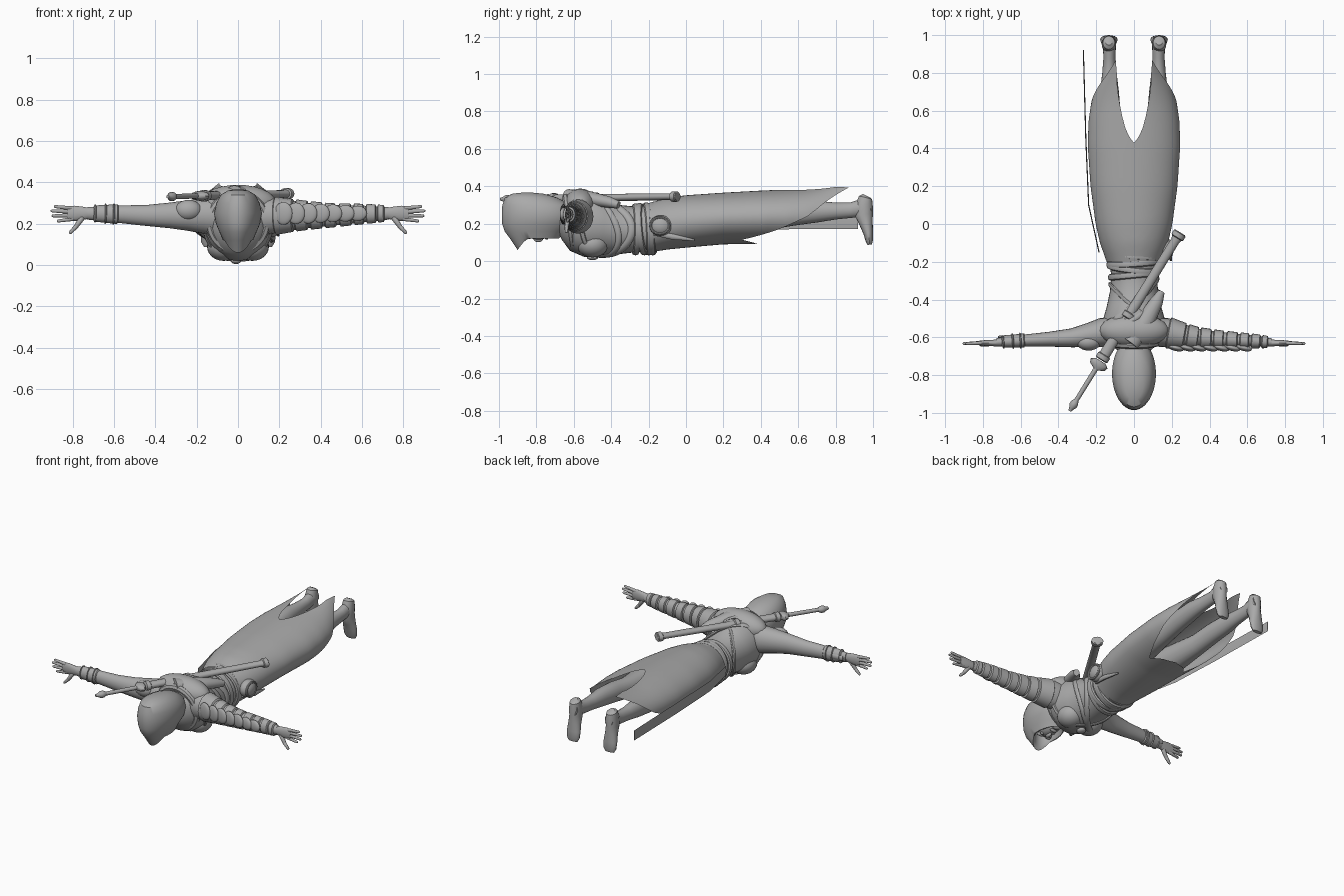
import bpy, math
from math import sin, cos, pi
from mathutils import Vector

grey = bpy.data.materials.new("plain_grey")
grey.diffuse_color = (0.4, 0.4, 0.4, 1)


def interp(table, x):
    """Piecewise linear lookup in rows (key, values...)."""
    if x <= table[0][0]:
        return table[0][1:]
    for a, b in zip(table, table[1:]):
        if x <= b[0]:
            f = (x - a[0]) / (b[0] - a[0])
            return [p + (q - p) * f for p, q in zip(a[1:], b[1:])]
    return table[-1][1:]


def loft(name, rings, caps=True, closed=False):
    n, m = len(rings[0]), len(rings)
    verts = [tuple(p) for r in rings for p in r]
    faces = []
    for i in range(m if closed else m - 1):
        j = (i + 1) % m
        for k in range(n):
            l = (k + 1) % n
            faces.append((i * n + k, i * n + l, j * n + l, j * n + k))
    if caps and not closed:
        faces += [tuple(range(n))[::-1], tuple(range((m - 1) * n, m * n))]
    me = bpy.data.meshes.new(name)
    me.from_pydata(verts, [], faces)
    me.materials.append(grey)
    me.shade_smooth()
    me.set_sharp_from_angle(angle=math.radians(40))
    ob = bpy.data.objects.new(name, me)
    bpy.context.collection.objects.link(ob)
    return ob


def tube(name, pts, ref=(0, 0, 1), n=16, closed=False):
    """Tube through rows (x, y, z, side radius, radius towards ref)."""
    rings, m = [], len(pts)
    P = [Vector(p[:3]) for p in pts]
    for i, p in enumerate(pts):
        d = P[(i + 1) % m] - P[i - 1] if closed else P[min(i + 1, m - 1)] - P[max(i - 1, 0)]
        d.normalize()
        v = Vector(ref) - d * d.dot(Vector(ref))
        v.normalize()
        u = v.cross(d)
        rings.append([P[i] + u * p[3] * cos(2 * pi * k / n) + v * p[4] * sin(2 * pi * k / n) for k in range(n)])
    return loft(name, rings, closed=closed)


def ball(name, c, r, rot=(0, 0, 0)):
    bpy.ops.mesh.primitive_uv_sphere_add(segments=24, ring_count=14, location=c, rotation=rot)
    ob = bpy.context.object
    ob.name, ob.scale = name, r
    ob.data.materials.append(grey)
    ob.data.shade_smooth()
    return ob


def capsule(name, a, b, ra, rb, flat=1.0):
    """Round-ended limb between two points."""
    A, B = Vector(a), Vector(b)
    d = (B - A).normalized()
    rows = [(A - d * ra * .8, ra * .5), (A - d * ra * .4, ra * .85), (A, ra), (B, rb),
            (B + d * rb * .5, rb * .8), (B + d * rb * .9, rb * .4)]
    return tube(name, [(*p, r * flat, r) for p, r in rows], n=10)


# ---- torso: rows of y, half width, centre z, half height
TORSO = [(-.68, .075, .225, .075), (-.64, .12, .225, .115), (-.58, .16, .205, .155), (-.51, .165, .19, .172),
         (-.44, .145, .18, .15), (-.36, .128, .168, .132), (-.27, .12, .17, .122), (-.16, .14, .175, .128)]
tube("torso", [(0, y, z, w, h) for y, w, z, h in TORSO], n=32)
for s in (-1, 1):
    ball("chest_side", (s * .07, -.5, .09), (.08, .085, .07))
ball("chest_buckle", (-.01, -.5, .02), (.025, .03, .015))
ball("shoulder_cape", (0, -.565, .3), (.185, .09, .088))


def strap(name, y0, tilt, phase, r, off=.004, wide=1.0):
    pts = []
    for k in range(40):
        a = 2 * pi * k / 40
        y = y0 + tilt * cos(a + phase)
        w, z, h = interp(TORSO, y)
        pts.append((cos(a) * (w + off), y, z + sin(a) * (h + off), r, r * wide))
    return tube(name, pts, ref=(0, 1, 0), n=8, closed=True)


# ---- belts and straps
for y0, tilt, ph in ((-.27, .012, 0), (-.235, .02, 2.5), (-.205, .012, .6), (-.175, .008, 3.5)):
    strap("waist_belt", y0, tilt, ph, .013, wide=1.4)
strap("chest_strap", -.43, .14, 0, .009, wide=2.2)
strap("upper_strap", -.47, .11, .35, .008, wide=2)
strap("opposite_strap", -.44, .12, pi, .008, wide=1.6)
strap("collar_roll", -.62, .02, 1.57, .022, off=0)

# ---- split robe: section by y, hem length by angle from the back
ROBE = [(-.2, .145, .178, .132), (-.1, .18, .2, .138), (0, .203, .212, .14), (.2, .23, .228, .138),
        (.42, .245, .235, .143), (.55, .24, .238, .146), (.65, .225, .24, .15), (.75, .197, .242, .165), (.88, .14, .245, .2)]
HEM = [(0, .43), (6, .46), (12, .52), (21, .66), (30, .79), (41, .87), (50, .81), (62, .75), (90, .65),
       (120, .48), (146, .3), (160, .36), (180, .39)]
rings = []
for i in range(25):
    ring = []
    for k in range(96):
        a = 2 * pi * k / 96
        deg = math.degrees(a)
        y = -.2 + i / 24 * (interp(HEM, min(deg, 360 - deg))[0] + .2)
        w, z, h = interp(ROBE, y)
        ring.append((w * sin(a), y, z + h * cos(a)))
    rings.append(ring)
loft("robe", rings, caps=False)

# ---- hood: rows of z, front y, rear y, half width; pointed brim
HOOD = [(.367, -.87, -.83, .015), (.36, -.93, -.76, .05), (.34, -.968, -.69, .083), (.3, -.982, -.62, .105),
        (.25, -.985, -.6, .116), (.2, -.983, -.61, .107), (.16, -.97, -.65, .09), (.12, -.94, -.68, .073)]
rings = []
for z, y0, y1, w in HOOD:
    rings.append([(w * sin(2 * pi * k / 48), (y0 + y1) / 2 - (y1 - y0) / 2 * cos(2 * pi * k / 48), z) for k in range(48)])
rings = [[(x, y, z) for x, y, z in r] for r in rings]
brim = []
for x, y, z in rings[-1]:
    t = max(0, (-y - .84) / .1)
    brim.append((x * .92, y + .04 * t, z - .06 * t ** 1.5))
rings.append(brim)
rings.append([(x * .85, -.8 + (y + .8) * .88, z + .025) for x, y, z in brim])
rings.append([(x * .75, -.8 + (y + .8) * .8, .24) for x, y, z in brim])
loft("hood", rings)

# ---- face and neck
ball("face", (0, -.79, .2), (.066, .1, .085))
ball("nose", (0, -.79, .118), (.012, .025, .016))
ball("chin", (0, -.715, .145), (.03, .025, .025))
ball("mouth", (0, -.745, .125), (.025, .01, .01))
for s in (-1, 1):
    ball("eye", (s * .028, -.815, .128), (.014, .009, .009))
    ball("brow", (s * .028, -.835, .13), (.025, .01, .012))
tube("neck", [(0, -.74, .21, .05, .05), (0, -.6, .22, .065, .07)])

# ---- mirrored limbs
ARM = [(.08, -.57, .235, .075, .1), (.17, -.575, .238, .078, .085), (.25, -.59, .24, .062, .073), (.33, -.603, .24, .05, .062),
       (.45, -.61, .24, .039, .05), (.55, -.615, .245, .033, .044), (.64, -.62, .248, .03, .038), (.73, -.627, .25, .021, .03)]
FINGERS = [(.81, .275, .885, .283), (.82, .258, .9, .262), (.82, .24, .895, .238), (.8, .223, .87, .213)]
LEG = [(.1, .05, .22, .09, .1), (.11, .25, .225, .08, .085), (.12, .45, .235, .06, .065), (.125, .58, .255, .055, .064),
       (.13, .7, .265, .05, .058), (.13, .8, .268, .038, .045), (.13, .88, .272, .032, .041), (.13, .94, .285, .034, .046), (.13, .985, .295, .03, .04)]
FOOT = [(.35, .965, .018, .02), (.34, .96, .032, .036), (.3, .953, .038, .046), (.25, .95, .036, .049),
        (.2, .963, .04, .036), (.15, .974, .046, .026), (.11, .98, .045, .02), (.088, .982, .032, .012)]
for s in (-1, 1):
    tube("arm", [(s * x, y, z, a, b) for x, y, z, a, b in ARM], n=20)
    tube("palm", [(s * x, -.63, .25, a, b) for x, a, b in ((.72, .018, .026), (.75, .017, .032), (.79, .015, .037), (.825, .011, .034))])
    for x0, z0, x1, z1 in FINGERS:
        capsule("finger", (s * x0, -.63, z0), (s * x1, -.633, z1), .0105, .0075)
    capsule("thumb", (s * .755, -.632, .228), (s * .785, -.638, .185), .014, .011)
    capsule("thumb_tip", (s * .785, -.638, .185), (s * .812, -.64, .157), .011, .008)
    tube("leg", [(s * x, y, z, a, b) for x, y, z, a, b in LEG], n=20)
    tube("foot", [(s * .133, min(y, 1 - b), z, a, b) for z, y, a, b in FOOT], ref=(0, 1, 0))


def cuff(name, s, x0, x1, grow):
    rows = []
    for x, g in ((x0, 0), (x0 + .005, grow), (x1 - .005, grow), (x1, 0)):
        y, z, a, b = interp(ARM, x)
        rows.append((s * x, y, z, a + g, b + g))
    tube(name, rows, n=20)


# ---- left bracer with hidden blade, and shoulder pad
cuff("left_bracer", -1, .58, .7, .006)
for x in (.595, .635, .685):
    cuff("bracer_strap", -1, x, x + .014, .011)
tube("bracer_blade", [(-.58, -.588, .25, .008, .02), (-.72, -.598, .25, .006, .015)], n=8)
ball("left_shoulder_pad", (-.24, -.625, .265), (.065, .045, .05))

# ---- right armoured sleeve: bands and overlapping plates
for x0, x1 in ((.18, .27), (.28, .34), (.35, .41), (.42, .475), (.49, .55), (.56, .61), (.62, .67), (.675, .71)):
    cuff("sleeve_band", 1, x0, x1, .009)
for i in range(7):
    x = .22 + i * .06
    ball("arm_plate", (x, -.655, .25), (.045, .017, .055 - i * .003), (0, 0, -.25))

# ---- sheathed sword slung across the back
A, B = Vector((.245, -.045, .345)), Vector((-.17, -.715, .335))
axis = (B - A).normalized()


def along(name, rows, n=16):
    """Rows of distance from the sheath tip, side radius, height radius."""
    tube(name, [(*(A + axis * t), a, b) for t, a, b in rows], n=n)


along("scabbard", [(0, .03, .022), (.03, .03, .022), (.05, .024, .018), (.45, .026, .02), (.79, .03, .022)])
for t in (.0, .5, .76):
    along("scabbard_collar", [(t, .028, .02), (t + .005, .036, .028), (t + .03, .036, .028), (t + .035, .028, .02)])
along("sword_guard", [(.8, .03, .02), (.815, .052, .024), (.835, .045, .02), (.85, .016, .014)])
along("sword_grip", [(.84, .013, .013), (1.06, .012, .012)])
along("sword_pommel", [(1.045, .012, .012), (1.06, .021, .021), (1.08, .022, .022), (1.095, .013, .013), (1.112, .008, .008)])
tube("back_quiver", [(-.02, -.63, .35, .05, .035), (.06, -.52, .335, .05, .04), (.12, -.41, .315, .035, .03), (.145, -.36, .3, .018, .02)])

# ---- hip pouch, small knife and hanging sash
ball("hip_pouch", (.165, -.135, .19), (.045, .062, .055))
tube("pouch_flap", [(.195, -.14 + .05 * cos(a), .19 + .045 * sin(a), .007, .007) for a in [k * pi / 8 for k in range(16)]],
     ref=(1, 0, 0), n=8, closed=True)
tube("hip_knife", [(.15, -.17, .15, .012, .014), (.17, -.07, .13, .012, .016), (.16, .045, .112, .004, .005)], n=10)
tube("hanging_sash", [(-.185, -.15, .2, .003, .03), (-.24, .1, .205, .003, .033), (-.255, .45, .205, .003, .035), (-.268, .92, .205, .003, .033)], n=4)
